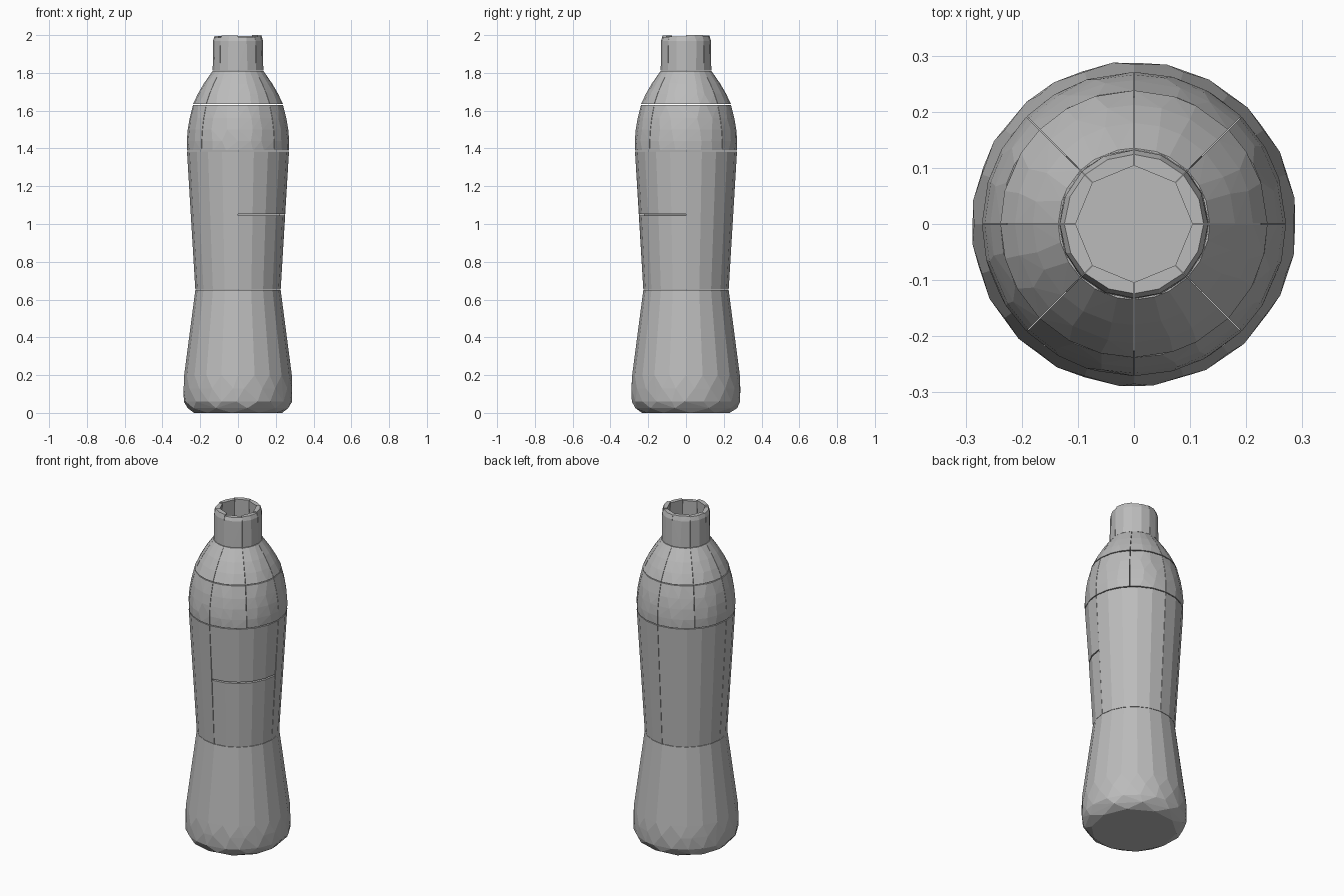
import bpy, bmesh, math, random
from mathutils import Vector

cube = bpy.data.objects.get("Cube")
if cube:
    bpy.data.objects.remove(cube, do_unlink=True)

random.seed(4)
GAP = 0.5  # seam between panels, in degrees

grey = bpy.data.materials.new("plain grey")
grey.use_nodes = True
grey.diffuse_color = (0.5, 0.5, 0.5, 1)
grey.node_tree.nodes["Principled BSDF"].inputs["Base Color"].default_value = (0.5, 0.5, 0.5, 1)


def polar(r, degrees, z):
    a = math.radians(degrees)
    return Vector((r * math.cos(a), r * math.sin(a), z))


def hull(name, points):
    """Flat-shaded convex solid around the points."""
    bm = bmesh.new()
    for p in points:
        bm.verts.new(p)
    res = bmesh.ops.convex_hull(bm, input=bm.verts[:])
    loose = {v for v in res["geom_interior"] + res["geom_unused"]
             if isinstance(v, bmesh.types.BMVert) and v.is_valid}
    bmesh.ops.delete(bm, geom=list(loose), context="VERTS")
    bmesh.ops.dissolve_limit(bm, angle_limit=0.01, verts=bm.verts[:], edges=bm.edges[:])
    bmesh.ops.recalc_face_normals(bm, faces=bm.faces[:])
    mesh = bpy.data.meshes.new(name)
    bm.to_mesh(mesh)
    bm.free()
    mesh.materials.append(grey)
    ob = bpy.data.objects.new(name, mesh)
    bpy.context.collection.objects.link(ob)


def panel(name, start, end, profile, steps, wall, jitter=0.0):
    """Wall piece between two angles, following (radius, height) pairs."""
    points = []
    a, b = start + GAP / 2, end - GAP / 2
    for r, z in profile:
        for i in range(steps + 1):
            wobble = random.uniform(-jitter, jitter) if 0 < i < steps else 0
            angle = a + (b - a) * (i + wobble) / steps
            points.append(polar(r, angle, z))
            points.append(polar(r - wall, angle, z))
    hull(name, points)


# Lower body: one solid with a faceted rounded foot
foot = []
for r, z, sides, turn in [(0.235, 0.0, 10, 8), (0.272, 0.025, 10, 26), (0.287, 0.06, 20, 0),
                          (0.29, 0.13, 20, 9), (0.285, 0.2, 20, 0), (0.226, 0.65, 20, 0)]:
    wob = 4 if z < 0.2 else 0
    foot += [polar(r, turn + 360 * i / sides + random.uniform(-wob, wob), z)
             for i in range(sides)]
hull("lower_body", foot)

# Upper body: four quarter walls, the front left one cut across
low, middle, high = (0.226, 0.652), (0.248, 1.05), (0.27, 1.383)
for i, name in enumerate(["back_left", "back_right", "front_right"]):
    panel("body_" + name, 90 * i, 90 * i + 90, [low, middle, high], 5, 0.03)
panel("body_front_left_low", 270, 360, [low, (0.248, 1.045)], 5, 0.03)
panel("body_front_left_high", 270, 360, [(0.248, 1.053), high], 5, 0.03)

# Shoulder: two tiers of faceted panels
lower_tier = [(0.27, 1.388), (0.271, 1.44), (0.266, 1.5), (0.256, 1.56), (0.238, 1.63)]
upper_tier = [(0.238, 1.635), (0.212, 1.69), (0.18, 1.745), (0.135, 1.81)]
for i in range(8):
    panel("shoulder_low_%d" % i, 45 * i, 45 * i + 45, lower_tier, 3, 0.025, 0.25)
    panel("shoulder_high_%d" % i, 45 * i, 45 * i + 45, upper_tier, 3, 0.025, 0.2)

# Neck: open ring of eight pieces with a slightly uneven rim
for i in range(8):
    top = 2.0 if i == 0 else random.uniform(1.985, 2.0)
    panel("neck_%d" % i, 45 * i, 45 * i + 45,
          [(0.134, 1.812), (0.132, 1.97), (0.124, top)], 2, 0.02, 0.1)
